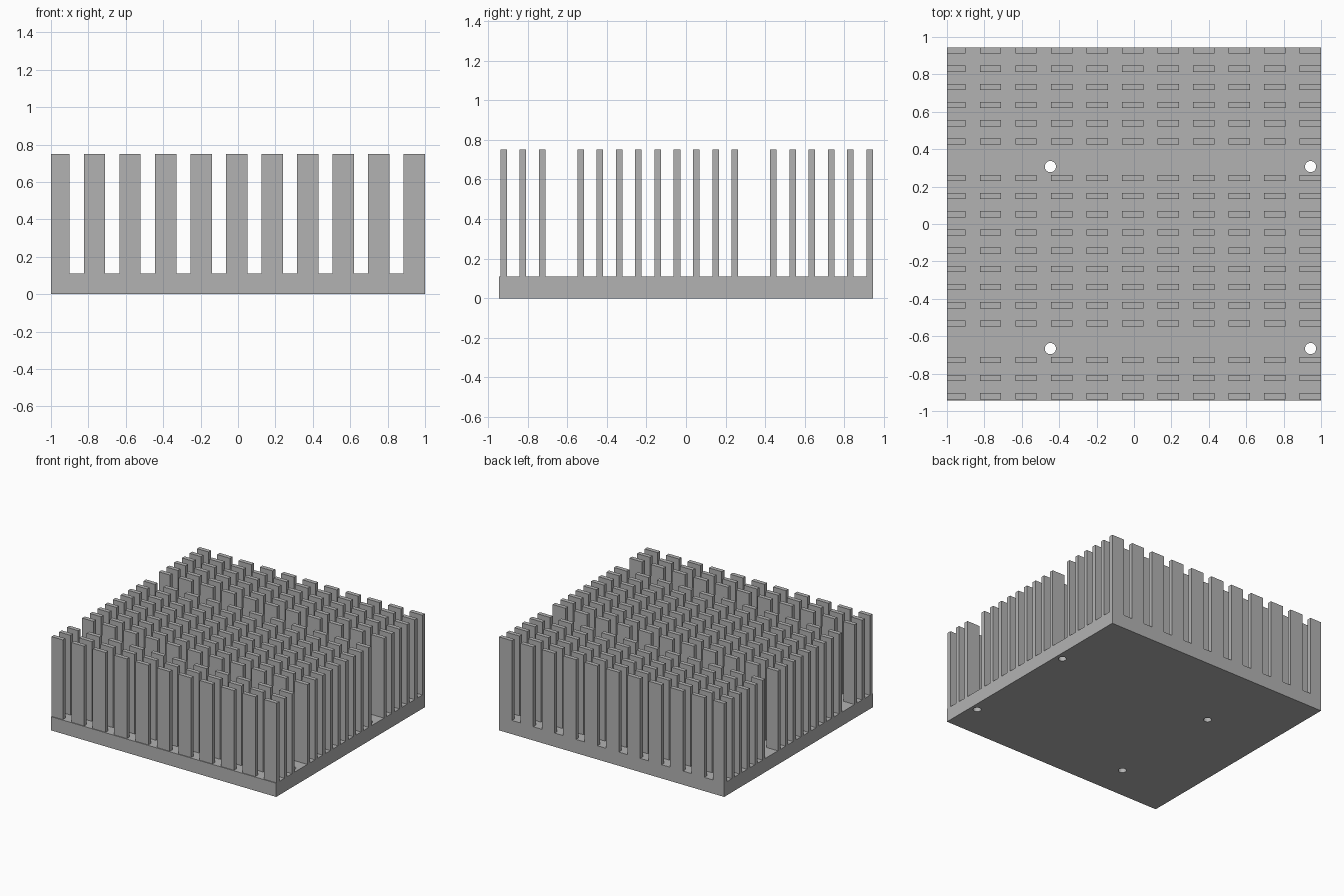
import bpy
import bmesh
from mathutils import Matrix, Vector

if "Cube" in bpy.data.objects:
    bpy.data.objects.remove(bpy.data.objects["Cube"], do_unlink=True)

HALF_X, HALF_Y = 1.0, 0.944
BASE_TOP, FIN_TOP = 0.11, 0.75
FIN_W, FIN_D = 0.114, 0.033
PITCH_X, PITCH_Y = 0.19, 0.0973

metal = bpy.data.materials.new("grey_metal")
metal.use_nodes = True
grey = (0.45, 0.45, 0.45, 1)
metal.diffuse_color = grey
metal.node_tree.nodes["Principled BSDF"].inputs["Base Color"].default_value = grey


def add_box(bm, low, high):
    low, high = Vector(low), Vector(high)
    matrix = Matrix.Translation((low + high) / 2) @ Matrix.Diagonal((*(high - low), 1))
    bmesh.ops.create_cube(bm, size=1, matrix=matrix)


def make_object(name, bm):
    mesh = bpy.data.meshes.new(name)
    bm.to_mesh(mesh)
    bm.free()
    mesh.materials.append(metal)
    obj = bpy.data.objects.new(name, mesh)
    bpy.context.collection.objects.link(obj)
    return obj


# Base plate
bm = bmesh.new()
add_box(bm, (-HALF_X, -HALF_Y, 0), (HALF_X, HALF_Y, BASE_TOP))
base = make_object("base_plate", bm)

# Four mounting holes cut through the plate
bm = bmesh.new()
for x in (-0.447, 0.944):
    for y in (-0.666, 0.307):
        bmesh.ops.create_cone(bm, cap_ends=True, segments=32, radius1=0.03, radius2=0.03,
                              depth=1, matrix=Matrix.Translation((x, y, 0)))
cutter = make_object("hole_cutter", bm)
cutter.hide_render = True
cut = base.modifiers.new("mounting_holes", 'BOOLEAN')
cut.operation = 'DIFFERENCE'
cut.solver = 'EXACT'
cut.object = cutter
bpy.context.view_layer.objects.active = base
bpy.ops.object.modifier_apply(modifier=cut.name)
bpy.data.objects.remove(cutter, do_unlink=True)

# Grid of pin fins, with two rows left out as channels for the screws
bm = bmesh.new()
for row in range(20):
    if row in (3, 13):
        continue
    back = HALF_Y - (19 - row) * PITCH_Y
    for col in range(11):
        right = HALF_X - col * PITCH_X
        left = max(right - FIN_W, -HALF_X)
        add_box(bm, (left, back - FIN_D, BASE_TOP), (right, back, FIN_TOP))
make_object("pin_fins", bm)
